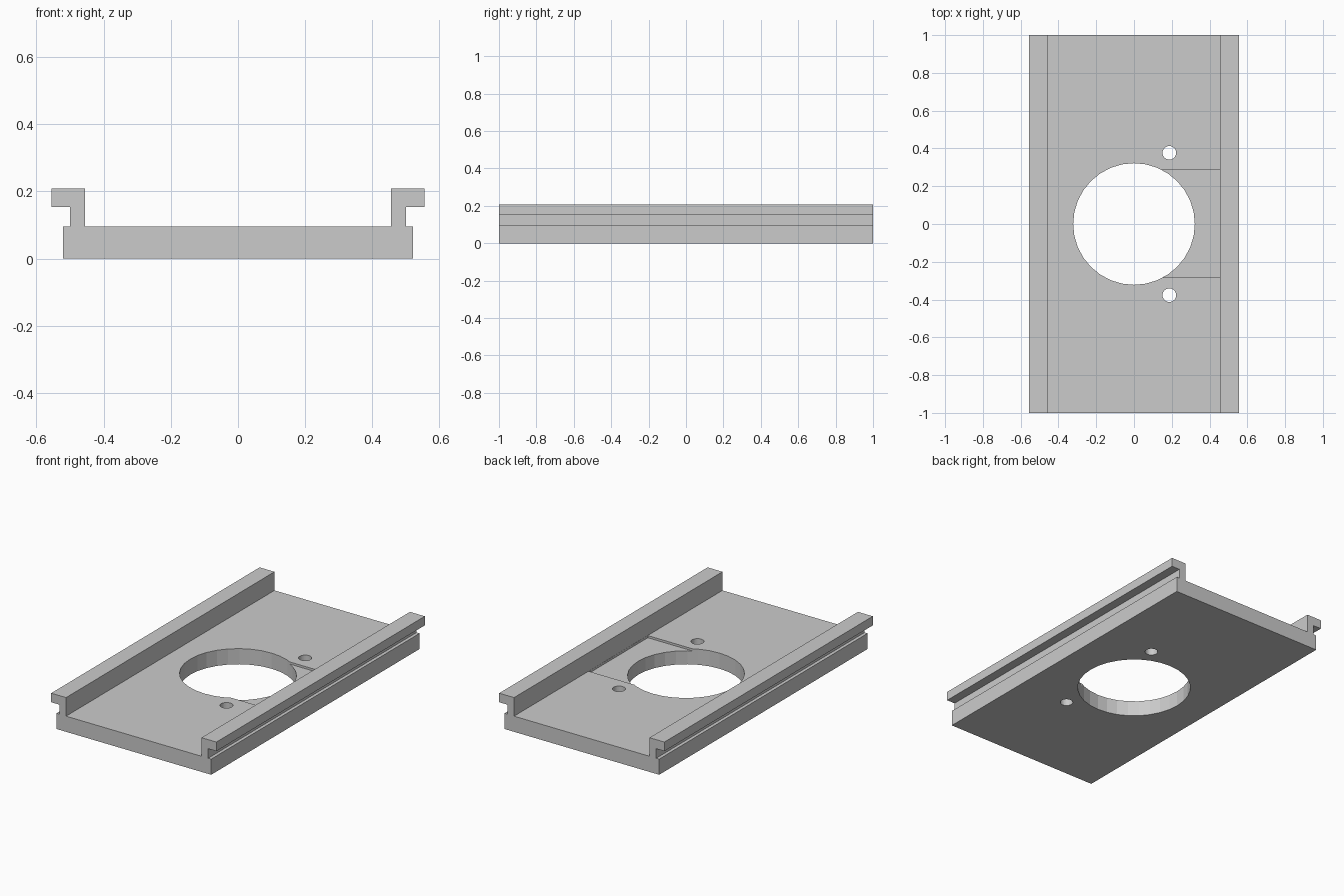
import bpy, bmesh
from mathutils import Matrix

if "Cube" in bpy.data.objects:
    bpy.data.objects.remove(bpy.data.objects["Cube"])

def make_object(name, bm):
    bmesh.ops.recalc_face_normals(bm, faces=bm.faces)
    mesh = bpy.data.meshes.new(name)
    bm.to_mesh(mesh)
    bm.free()
    obj = bpy.data.objects.new(name, mesh)
    bpy.context.collection.objects.link(obj)
    return obj

def cylinder_cutter(name, x, y, radius, sides):
    bm = bmesh.new()
    bmesh.ops.create_cone(bm, cap_ends=True, segments=sides, radius1=radius,
                          radius2=radius, depth=0.4,
                          matrix=Matrix.Translation((x, y, 0.05)))
    return make_object(name, bm)

def box_cutter(name, lo, hi):
    bm = bmesh.new()
    mid = [(a + b) / 2 for a, b in zip(lo, hi)]
    size = [b - a for a, b in zip(lo, hi)]
    bmesh.ops.create_cube(bm, size=1, matrix=Matrix.Translation(mid)
                          @ Matrix.Diagonal((*size, 1)))
    return make_object(name, bm)

def cut(target, cutter):
    cutter.hide_render = True
    mod = target.modifiers.new("cut", 'BOOLEAN')
    mod.operation, mod.solver, mod.object = 'DIFFERENCE', 'EXACT', cutter
    bpy.context.view_layer.objects.active = target
    bpy.ops.object.modifier_apply(modifier=mod.name)
    bpy.data.objects.remove(cutter)

# Plate with overhanging side rails: mirrored half profile, extruded along y
half = [(0.52, 0), (0.52, 0.095), (0.50, 0.095), (0.50, 0.153),
        (0.555, 0.153), (0.555, 0.208), (0.455, 0.208), (0.455, 0.095)]
profile = half + [(-x, z) for x, z in reversed(half)]
bm = bmesh.new()
face = bm.faces.new([bm.verts.new((x, -1, z)) for x, z in profile])
ext = bmesh.ops.extrude_face_region(bm, geom=[face])
bmesh.ops.translate(bm, vec=(0, 2, 0),
                    verts=[v for v in ext["geom"] if isinstance(v, bmesh.types.BMVert)])
plate = make_object("railed_plate", bm)

# Shallow recess between the large opening and the right rail
cut(plate, box_cutter("recess_cutter", (0.1, -0.282, 0.082), (0.454, 0.285, 0.14)))

# Large round opening and two screw holes
cut(plate, cylinder_cutter("opening_cutter", 0, 0, 0.322, 32))
for side in (-1, 1):
    cut(plate, cylinder_cutter("screw_hole_cutter", 0.187, side * 0.377, 0.036, 32))
